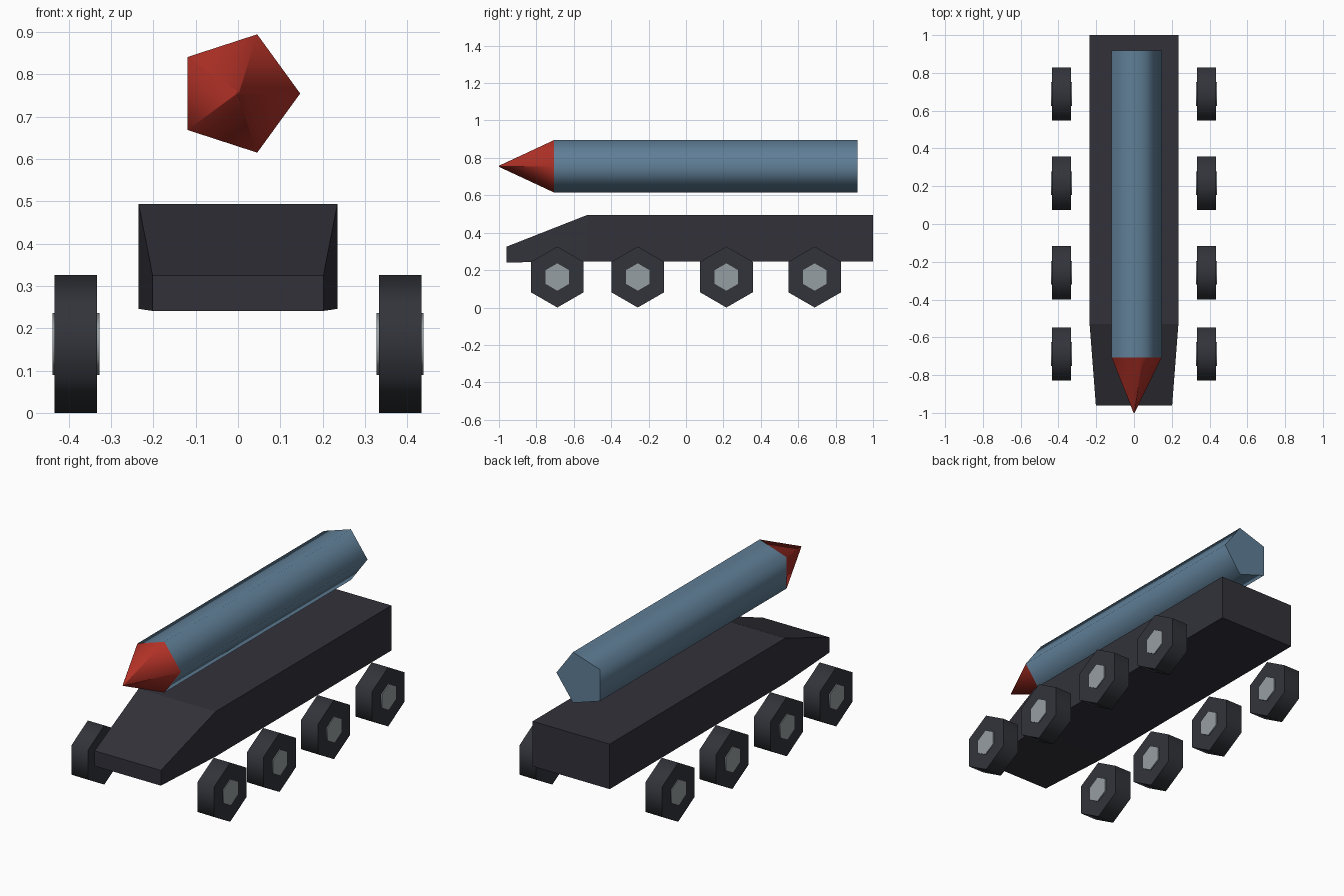
import bpy, bmesh
from math import cos, sin, pi

cube = bpy.data.objects.get("Cube")
if cube:
    bpy.data.objects.remove(cube, do_unlink=True)


def material(name, rgb):
    mat = bpy.data.materials.new(name)
    mat.use_nodes = True
    color = (*rgb, 1)
    mat.diffuse_color = color
    mat.node_tree.nodes["Principled BSDF"].inputs["Base Color"].default_value = color
    return mat


charcoal = material("charcoal hull", (0.032, 0.031, 0.042))
rubber = material("dark rubber", (0.032, 0.034, 0.042))
steel = material("light grey hub", (0.305, 0.342, 0.361))
blue = material("slate blue", (0.117, 0.213, 0.310))
red = material("nose red", (0.440, 0.031, 0.020))


def loft(name, sections, mat, smooth):
    """Join equal-sized cross-sections into a closed solid with crisp caps."""
    bm = bmesh.new()
    rings = [[bm.verts.new(p) for p in s] for s in sections]
    n = len(rings[0])
    for a, b in zip(rings, rings[1:]):
        for i in range(n):
            j = (i + 1) % n
            bm.faces.new((a[i], a[j], b[j], b[i])).smooth = smooth
    for ring in (rings[0], rings[-1]):
        cap = bm.faces.new(ring)
        for edge in cap.edges:
            edge.smooth = False
    bmesh.ops.recalc_face_normals(bm, faces=bm.faces)
    mesh = bpy.data.meshes.new(name)
    bm.to_mesh(mesh)
    bm.free()
    mesh.materials.append(mat)
    obj = bpy.data.objects.new(name, mesh)
    bpy.context.collection.objects.link(obj)
    return obj


# Hull: box with a tapered, sloping front
def hull_section(y, half, low, high):
    return [(-half, y, low), (half, y, low), (half, y, high), (-half, y, high)]


loft("hull", [hull_section(-0.96, 0.202, 0.241, 0.325),
              hull_section(-0.53, 0.235, 0.246, 0.494),
              hull_section(1.0, 0.235, 0.246, 0.494)], charcoal, False)


# Rocket: five-sided body and pointed nose
def rocket_ring(y, r):
    return [(r * cos(2 * pi * i / 5), y, 0.755 + r * sin(2 * pi * i / 5))
            for i in range(5)]


loft("rocket_body", [rocket_ring(-0.706, 0.147), rocket_ring(0.918, 0.147)], blue, True)
loft("rocket_nose", [rocket_ring(-1.0, 0.003), rocket_ring(-0.706, 0.147)], red, True)


# Wheels: hexagonal tyres, each with a hub showing on both faces
def wheel_ring(x, y, r):
    return [(x, y + r * sin(i * pi / 3), 0.163 + r * cos(i * pi / 3))
            for i in range(6)]


for side, sign in (("left", 1), ("right", -1)):
    for k, y in enumerate((-0.688, -0.258, 0.216, 0.688), 1):
        for part, x0, x1, r, mat in (("tyre", 0.333, 0.434, 0.163, rubber),
                                     ("hub", 0.327, 0.439, 0.073, steel)):
            loft(f"{side}_{part}_{k}",
                 [wheel_ring(sign * x0, y, r), wheel_ring(sign * x1, y, r)], mat, True)
